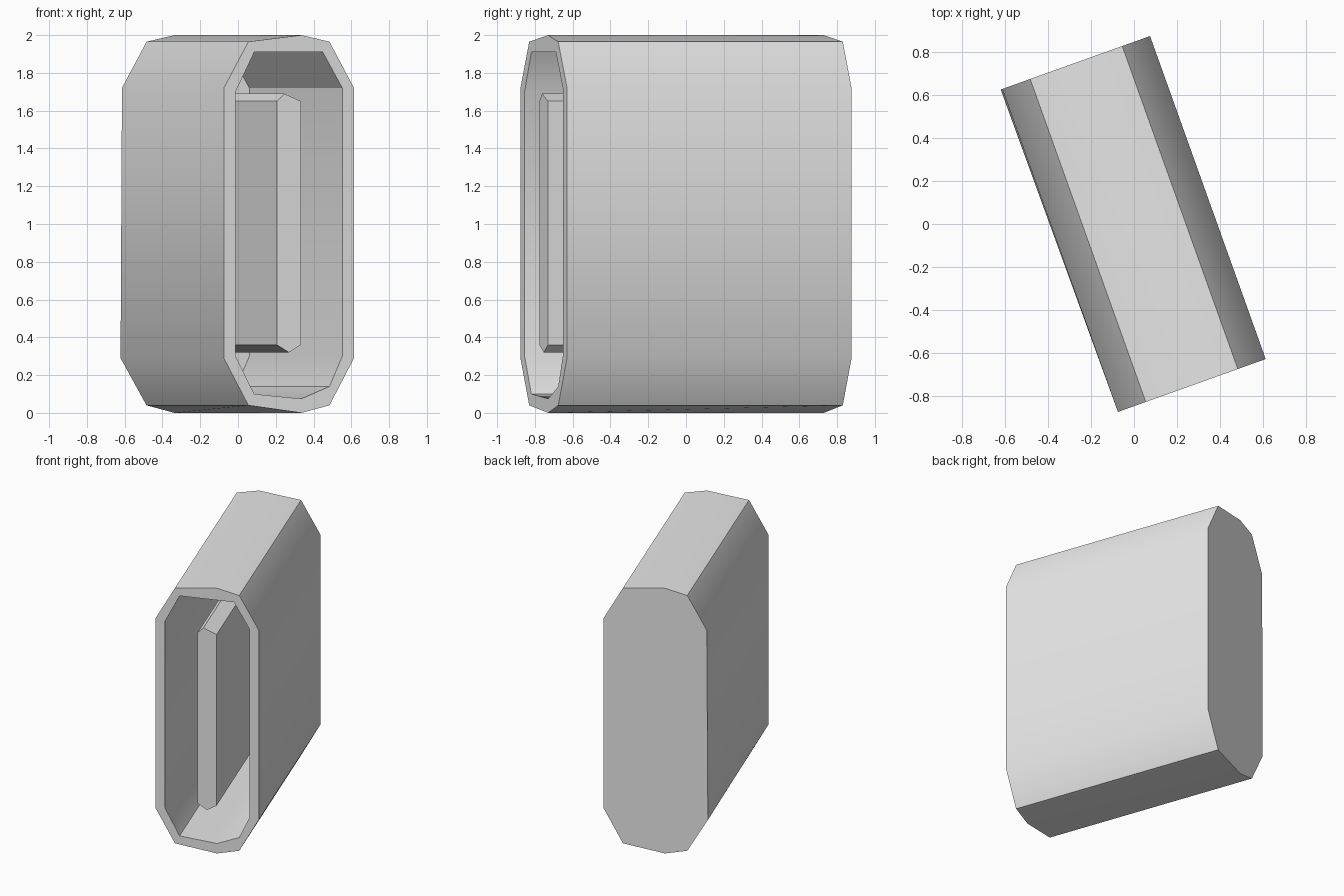
import bpy, bmesh, math

cube = bpy.data.objects.get("Cube")
if cube:
    bpy.data.objects.remove(cube, do_unlink=True)

GREY = (0.8, 0.8, 0.8, 1.0)
grey = bpy.data.materials.new("light_grey")
grey.use_nodes = True
grey.diffuse_color = GREY
grey.node_tree.nodes["Principled BSDF"].inputs["Base Color"].default_value = GREY

HALF = 0.80                  # half length of the casing
FLOOR = 0.66                 # depth at which the recess ends
YAW = math.radians(19.7)


def outer_profile(ridge, foot=0.366):
    """Chamfered outline with a shifted ridge at top and bottom."""
    return [(-foot, 0.29), (-0.366, 1.72), (-0.228, 1.965), (ridge, 2.0),
            (0.228, 1.965), (0.366, 1.72), (0.366, 0.29), (0.228, 0.04),
            (ridge, 0.0), (-0.228, 0.04)]


def loft(name, rings):
    """Skin a list of (depth, profile) rings and cap both ends."""
    bm = bmesh.new()
    loops = [[bm.verts.new((u, depth, z)) for u, z in profile]
             for depth, profile in rings]
    for a, b in zip(loops, loops[1:]):
        for i in range(len(a)):
            j = (i + 1) % len(a)
            bm.faces.new((a[i], a[j], b[j], b[i]))
    bm.faces.new(loops[0])
    bm.faces.new(loops[-1])
    bmesh.ops.recalc_face_normals(bm, faces=bm.faces)
    mesh = bpy.data.meshes.new(name)
    bm.to_mesh(mesh)
    bm.free()
    mesh.materials.append(grey)
    obj = bpy.data.objects.new(name, mesh)
    obj.rotation_euler.z = YAW
    bpy.context.collection.objects.link(obj)
    # Smooth the shallow bends, keep the rest crisp
    bpy.ops.object.select_all(action='DESELECT')
    obj.select_set(True)
    bpy.context.view_layer.objects.active = obj
    bpy.ops.object.shade_smooth_by_angle(angle=math.radians(30))
    return obj


# Casing: closed back, outer walls, front rim, then the deep recess
opening = [(-0.30, 0.30), (-0.30, 1.70), (-0.195, 1.91), (0.07, 1.91),
           (0.19, 1.91), (0.30, 1.72), (0.30, 0.30), (0.228, 0.14),
           (0.07, 0.075), (-0.195, 0.10)]
loft("casing", [(HALF, outer_profile(-0.07, 0.374)),
                (-HALF, outer_profile(0.07)),
                (-HALF, opening),
                (FLOOR, opening)])

# Slim upright blade in the middle of the recess, flush with the rim
blade = [(-0.067, 0.36), (-0.067, 1.65), (-0.026, 1.69),
         (0.067, 1.65), (0.067, 0.36), (0.0, 0.32)]
loft("inner_blade", [(-HALF, blade), (FLOOR, blade)])
